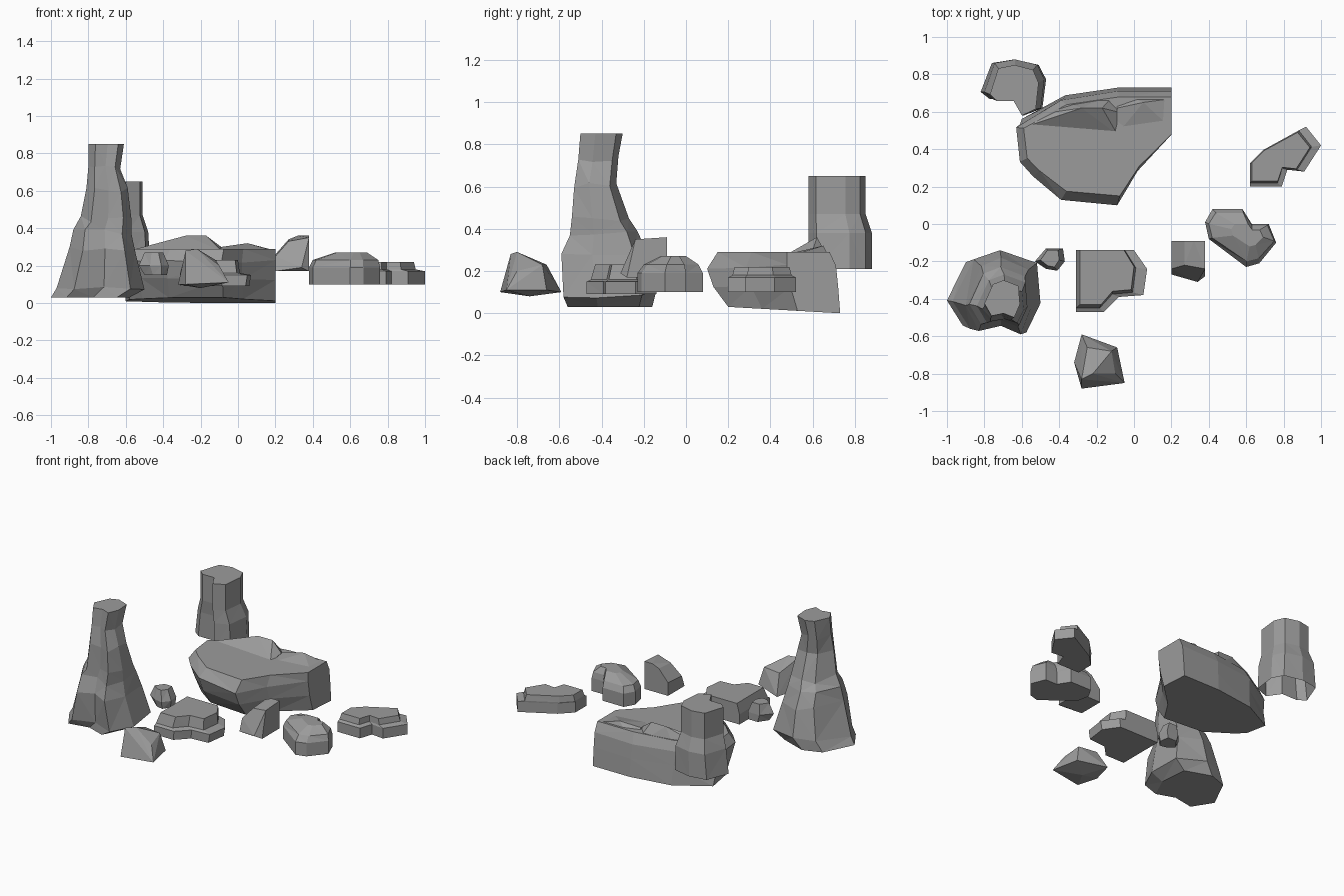
import bpy
import bmesh
import random

random.seed(4)

default_cube = bpy.data.objects.get("Cube")
if default_cube:
    bpy.data.objects.remove(default_cube, do_unlink=True)

# One plain stone colour for every rock
stone = bpy.data.materials.new("grey_stone")
stone.use_nodes = True
stone_colour = (.33, .33, .33, 1)
stone.diffuse_color = stone_colour
stone.node_tree.nodes["Principled BSDF"].inputs["Base Color"].default_value = stone_colour


def finish(name, bm):
    """Turn a bmesh into a flat shaded stone object."""
    bmesh.ops.recalc_face_normals(bm, faces=bm.faces[:])
    mesh = bpy.data.meshes.new(name)
    bm.to_mesh(mesh)
    bm.free()
    mesh.materials.append(stone)
    rock = bpy.data.objects.new(name, mesh)
    bpy.context.collection.objects.link(rock)
    return rock


def layered_rock(name, outline, levels, rough=0, sink=0, open_bottom=False):
    """Loft an outline through levels of (z, left, right, front, back)."""
    bm = bmesh.new()
    xs = [p[0] for p in outline]
    ys = [p[1] for p in outline]
    rings = []
    for index, (z, left, right, front, back) in enumerate(levels):
        inner = 0 < index < len(levels) - 1
        ring = []
        for x, y in outline:
            u = (x - min(xs)) / (max(xs) - min(xs))
            v = (y - min(ys)) / (max(ys) - min(ys))
            height = z
            if inner:
                height += random.uniform(-rough, rough)
            elif index == 0:
                height -= sink * v
            position = (left + u * (right - left), front + v * (back - front), height)
            ring.append(bm.verts.new(position))
        rings.append(ring)
    count = len(outline)
    for lower, upper in zip(rings, rings[1:]):
        for i in range(count):
            j = (i + 1) % count
            bm.faces.new((lower[i], lower[j], upper[j], upper[i]))
    bm.faces.new(rings[-1])
    if not open_bottom:
        bm.faces.new(rings[0][::-1])
    bmesh.ops.triangulate(bm, faces=bm.faces[:])
    return finish(name, bm)


def chipped_rock(name, corners):
    """Wrap a convex hull around a few corner points."""
    bm = bmesh.new()
    verts = [bm.verts.new(c) for c in corners]
    result = bmesh.ops.convex_hull(bm, input=verts)
    spare = [v for v in result["geom_interior"] if isinstance(v, bmesh.types.BMVert)]
    bmesh.ops.delete(bm, geom=spare, context="VERTS")
    return finish(name, bm)


# Tall flared spire
layered_rock(
    "tall_spire",
    outline=[(-1, -.42), (-.9, -.57), (-.73, -.54), (-.58, -.59),
             (-.5, -.43), (-.52, -.21), (-.73, -.14), (-.88, -.19)],
    levels=[(.03, -1, -.58, -.56, -.16),
            (.09, -.97, -.5, -.58, -.14),
            (.29, -.9, -.55, -.59, -.18),
            (.38, -.88, -.57, -.55, -.23),
            (.45, -.84, -.57, -.54, -.27),
            (.6, -.81, -.59, -.53, -.33),
            (.73, -.8, -.63, -.51, -.32),
            (.85, -.8, -.61, -.5, -.3)],
    rough=.02)

# Notched pillar standing behind the slab
layered_rock(
    "back_pillar",
    outline=[(-.82, .71), (-.77, .67), (-.65, .67), (-.59, .58), (-.49, .62),
             (-.47, .78), (-.51, .86), (-.64, .89), (-.76, .87)],
    levels=[(.21, -.82, -.47, .58, .88),
            (.38, -.8, -.48, .58, .88),
            (.47, -.77, -.51, .58, .85),
            (.65, -.77, -.51, .58, .85)],
    open_bottom=True)

# Broad slab with an undercut front
layered_rock(
    "broad_slab",
    outline=[(-.63, .53), (-.61, .34), (-.54, .26), (-.39, .13), (-.09, .1),
             (.02, .29), (.2, .49), (.2, .73), (-.09, .73), (-.39, .68)],
    levels=[(.03, -.6, .2, .2, .73),
            (.13, -.61, .2, .13, .72),
            (.22, -.63, .2, .1, .71),
            (.29, -.59, .2, .15, .68)],
    rough=.01, sink=.03)

# Two low crests along the rear of the slab
chipped_rock("slab_west_crest", [
    (-.58, .52, .28), (-.42, .6, .31), (-.28, .62, .36), (-.17, .62, .36),
    (-.09, .6, .3), (-.09, .48, .28), (-.39, .66, .2), (-.09, .71, .2)])
chipped_rock("slab_east_crest", [
    (-.09, .48, .28), (-.09, .62, .3), (.05, .65, .32), (.2, .67, .28),
    (.19, .52, .28), (-.09, .71, .2), (.19, .71, .2)])

# Pebble beside the spire
layered_rock(
    "pebble",
    outline=[(-.53, -.2), (-.47, -.24), (-.41, -.25), (-.37, -.2),
             (-.38, -.13), (-.47, -.13)],
    levels=[(.15, -.5, -.38, -.24, -.13),
            (.2, -.53, -.37, -.25, -.13),
            (.27, -.5, -.4, -.23, -.14)])

# Stepped blocks with a low ledge on the right
layered_rock(
    "middle_block",
    outline=[(-.31, -.47), (-.16, -.47), (-.08, -.39), (.05, -.38),
             (.07, -.24), (0, -.14), (-.31, -.14)],
    levels=[(.09, -.31, .06, -.47, -.14),
            (.15, -.31, .07, -.47, -.14),
            (.16, -.31, .01, -.45, -.14),
            (.23, -.29, 0, -.43, -.14)])
layered_rock(
    "right_block",
    outline=[(.62, .2), (.79, .2), (.82, .29), (.91, .28),
             (1, .42), (.92, .52), (.7, .4), (.62, .32)],
    levels=[(.1, .62, 1, .2, .52),
            (.17, .62, 1, .2, .52),
            (.18, .62, .95, .22, .5),
            (.22, .63, .94, .23, .49)])

# Domed boulder
layered_rock(
    "domed_boulder",
    outline=[(.38, .01), (.4, -.08), (.6, -.23), (.67, -.21), (.76, -.1),
             (.72, 0), (.63, 0), (.58, .08), (.42, .08)],
    levels=[(.1, .38, .76, -.23, .08),
            (.19, .38, .76, -.23, .08),
            (.23, .4, .75, -.2, .06),
            (.27, .52, .69, -.12, 0)])

# Small sloped stone in the centre
chipped_rock("sloped_stone", [
    (.2, -.09, .17), (.38, -.09, .17), (.38, -.28, .17), (.34, -.31, .19),
    (.2, -.27, .17), (.2, -.09, .26), (.2, -.24, .25), (.27, -.09, .34),
    (.32, -.09, .36), (.38, -.09, .36), (.27, -.22, .33), (.38, -.24, .35)])

# Pointed stone at the front
chipped_rock("front_stone", [
    (-.28, -.59, .1), (-.09, -.66, .11), (-.05, -.85, .11), (-.28, -.88, .1),
    (-.32, -.74, .1), (-.2, -.74, .08), (-.28, -.83, .28), (-.22, -.8, .29),
    (-.25, -.66, .23), (-.12, -.68, .23), (-.1, -.8, .2)])
